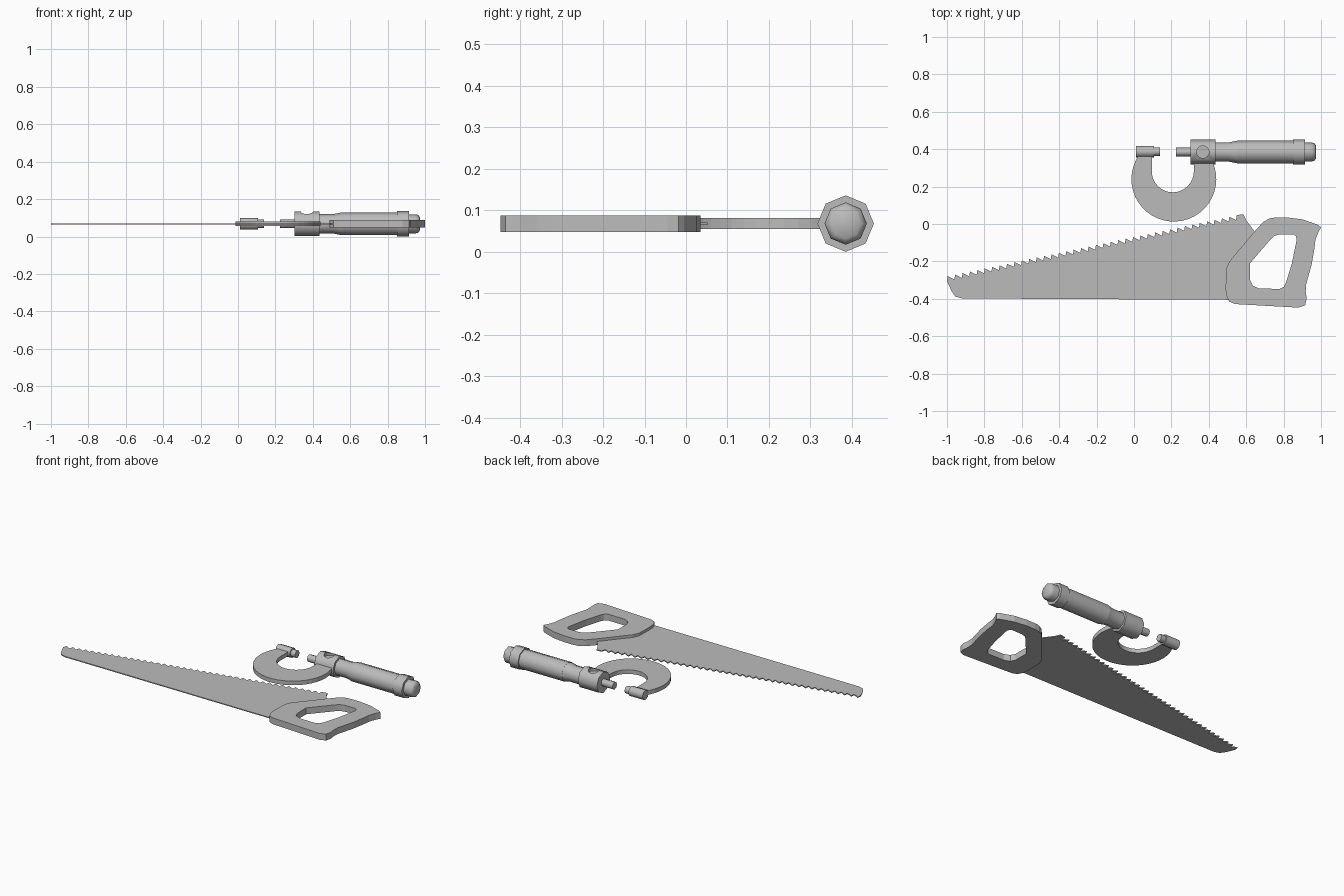
import bpy, bmesh, math

if "Cube" in bpy.data.objects:
    bpy.data.objects.remove(bpy.data.objects["Cube"])

Z = 0.068          # shared mid-height of both tools
AXIS_Y = 0.385     # measuring axis of the micrometer

grey = bpy.data.materials.new("plain grey")
grey.diffuse_color = (0.5, 0.5, 0.5, 1)
grey.use_nodes = True
grey.node_tree.nodes["Principled BSDF"].inputs["Base Color"].default_value = grey.diffuse_color


def finish(name, bm):
    bmesh.ops.recalc_face_normals(bm, faces=bm.faces)
    mesh = bpy.data.meshes.new(name)
    bm.to_mesh(mesh)
    bm.free()
    obj = bpy.data.objects.new(name, mesh)
    bpy.context.collection.objects.link(obj)
    mesh.materials.append(grey)
    return obj


def smooth(obj, degrees):
    bpy.ops.object.select_all(action='DESELECT')
    obj.select_set(True)
    bpy.context.view_layer.objects.active = obj
    bpy.ops.object.shade_smooth_by_angle(angle=math.radians(degrees))


def plate(name, loops, thickness):
    """Flat part from closed outlines; later outlines become holes."""
    curve = bpy.data.curves.new(name + " outline", 'CURVE')
    curve.dimensions = '2D'
    curve.fill_mode = 'BOTH'
    curve.extrude = thickness / 2
    for loop in loops:
        spline = curve.splines.new('POLY')
        spline.points.add(len(loop) - 1)
        for p, (x, y) in zip(spline.points, loop):
            p.co = (x, y, 0, 1)
        spline.use_cyclic_u = True
    temp = bpy.data.objects.new(name + " outline", curve)
    bpy.context.collection.objects.link(temp)
    bpy.context.view_layer.update()
    mesh = bpy.data.meshes.new_from_object(
        temp.evaluated_get(bpy.context.evaluated_depsgraph_get()))
    bm = bmesh.new()
    bm.from_mesh(mesh)
    bpy.data.objects.remove(temp)
    bpy.data.meshes.remove(mesh)
    bmesh.ops.remove_doubles(bm, verts=bm.verts, dist=1e-5)
    for f in bm.faces:
        f.smooth = False
        f.material_index = 0
    bmesh.ops.translate(bm, verts=bm.verts, vec=(0, 0, Z))
    return finish(name, bm)


def lathe(name, profile, y=AXIS_Y, sides=8):
    """Round part along x from (x, radius) pairs."""
    bm = bmesh.new()
    rings = []
    for x, r in profile:
        rings.append([bm.verts.new((x, y + r * math.cos(a), Z + r * math.sin(a)))
                      for a in (i * math.tau / sides for i in range(sides))])
    for a, b in zip(rings, rings[1:]):
        for i in range(sides):
            j = (i + 1) % sides
            bm.faces.new((a[i], a[j], b[j], b[i]))
    bm.faces.new(rings[0])
    bm.faces.new(rings[-1])
    obj = finish(name, bm)
    smooth(obj, 50)
    return obj


def arc(cx, cy, r, start, end, steps):
    return [(cx + r * math.cos(a), cy + r * math.sin(a)) for a in
            (math.radians(start + (end - start) * i / steps) for i in range(steps + 1))]


# Saw blade with a row of leaning teeth
TEETH = 40
x0, y0, x1, y1 = -1.0, -0.305, 0.585, 0.03
teeth = []
for i in range(TEETH):
    t0, t1 = i / TEETH, (i + 0.65) / TEETH
    teeth.append((x0 + (x1 - x0) * t0, y0 + (y1 - y0) * t0))
    teeth.append((x0 + (x1 - x0) * t0 + 0.004 + 0.012 * (t1 - t0),
                  y0 + (y1 - y0) * t0 + 0.026))
blade = teeth + [(0.585, 0.052), (0.60, 0.02), (0.66, -0.06), (0.60, -0.2), (0.60, -0.408),
                 (0.49, -0.405), (-0.15, -0.402), (-0.92, -0.398), (-0.955, -0.388),
                 (-0.975, -0.36)]
plate("saw_blade", [blade], 0.006)

# Saw handle with grip opening
grip = [(0.64, -0.045), (0.69, 0.01), (0.725, 0.03), (0.76, 0.035), (0.82, 0.035),
        (0.90, 0.025), (0.985, -0.005), (1.0, -0.018), (0.985, -0.045), (0.97, -0.085),
        (0.965, -0.13), (0.95, -0.215), (0.92, -0.325), (0.918, -0.36), (0.923, -0.40),
        (0.915, -0.435), (0.88, -0.447), (0.70, -0.437), (0.54, -0.428), (0.51, -0.415),
        (0.494, -0.385), (0.49, -0.35), (0.492, -0.24), (0.51, -0.20)]
opening = [(0.62, -0.21), (0.73, -0.083), (0.75, -0.064), (0.78, -0.055), (0.85, -0.055),
           (0.866, -0.064), (0.87, -0.083), (0.843, -0.215), (0.812, -0.315), (0.802, -0.335),
           (0.78, -0.347), (0.67, -0.345), (0.635, -0.33), (0.62, -0.30)]
plate("saw_handle", [grip, opening], 0.04)

# Micrometer C-shaped frame
frame = (arc(0.213, 0.24, 0.227, 145, 385, 28)
         + [(0.32, 0.345)]
         + arc(0.2075, 0.282, 0.1125, 0, -180, 16)
         + [(0.095, 0.37)])
plate("micrometer_frame", [frame], 0.026)

# Anvil and spindle tips
lathe("anvil", [(0.01, 0.031), (0.108, 0.031), (0.108, 0.023), (0.14, 0.023)], y=0.387)
lathe("spindle", [(0.225, 0.023), (0.32, 0.023)])

# Body block with a round recess on top
body = lathe("micrometer_body", [(0.303, 0.066), (0.435, 0.066)])
bm = bmesh.new()
bmesh.ops.create_cone(bm, cap_ends=True, segments=16, radius1=0.033, radius2=0.033, depth=0.1)
bmesh.ops.translate(bm, verts=bm.verts, vec=(0.368, AXIS_Y, Z + 0.09))
cutter = finish("recess_cutter", bm)
cutter.hide_render = True
cutter.hide_viewport = True
cut = body.modifiers.new("recess", 'BOOLEAN')
cut.object = cutter
cut.operation = 'DIFFERENCE'
cut.solver = 'EXACT'

# Sleeve, thimble, collar and rounded ratchet cap
lathe("sleeve", [(0.43, 0.052), (0.51, 0.052), (0.555, 0.061)])
lathe("thimble", [(0.55, 0.061), (0.86, 0.061)])
lathe("thimble_collar", [(0.85, 0.068), (0.913, 0.068)])
lathe("ratchet_cap", [(0.905, 0.051), (0.95, 0.051), (0.964, 0.047), (0.972, 0.036)])
